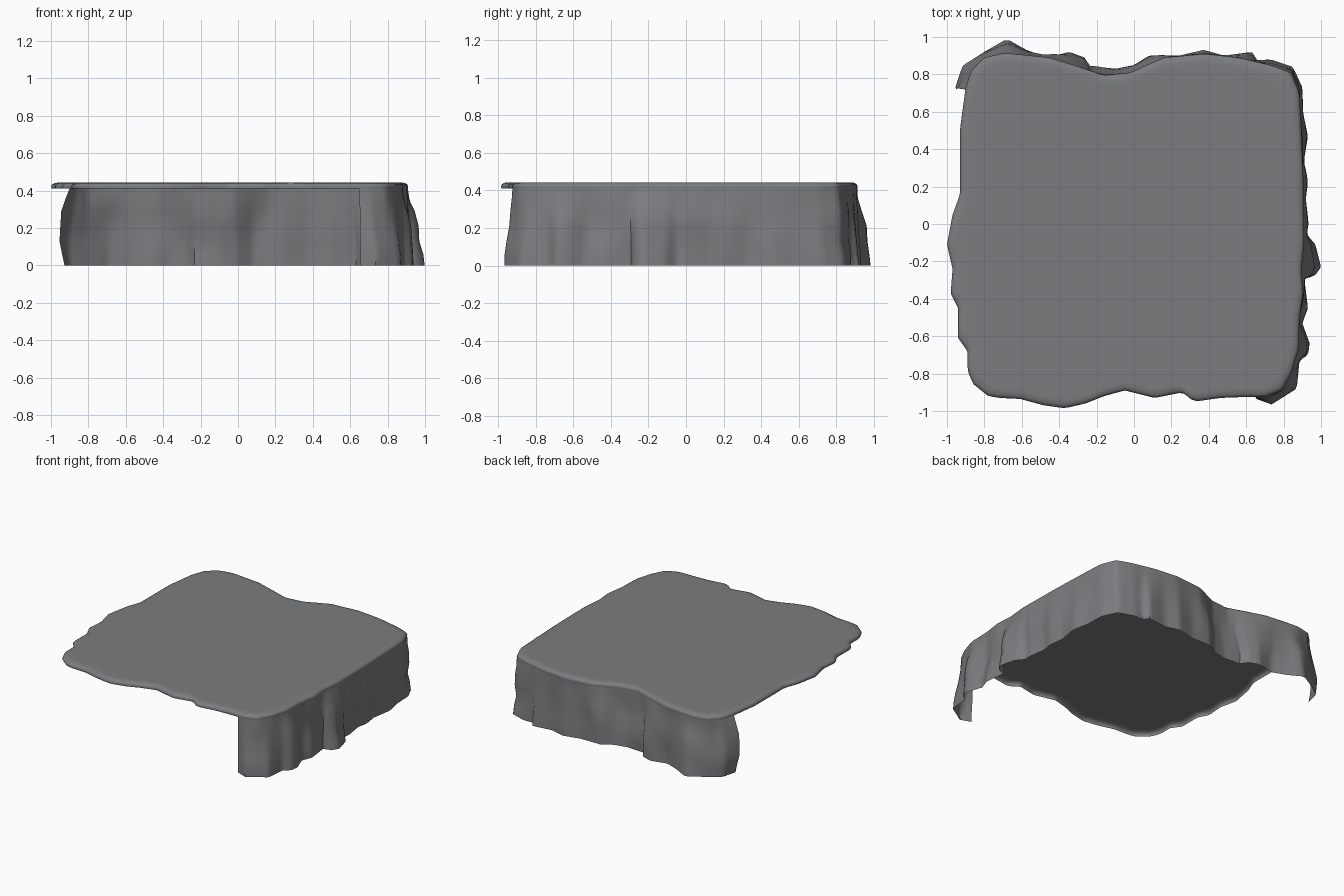
import bpy, math
from mathutils import Vector, noise

if "Cube" in bpy.data.objects:
    bpy.data.objects.remove(bpy.data.objects["Cube"])

# Rim outline of the plateau: free front/left lip, then crest above the cliff
LIP = [(-.90, .73), (-.93, .51), (-.93, .16), (-.97, .05), (-1, -.11), (-.97, -.24),
       (-.98, -.37), (-.94, -.45), (-.94, -.61), (-.89, -.68), (-.89, -.785),
       (-.86, -.855), (-.78, -.92), (-.72, -.93), (-.61, -.935), (-.48, -.97),
       (-.37, -.985), (-.26, -.96), (-.16, -.92), (-.05, -.89), (.03, -.91),
       (.11, -.93), (.26, -.90), (.32, -.95), (.46, -.93), (.59, -.925)]
CREST = [(.70, -.925), (.79, -.89), (.84, -.80), (.88, -.67), (.885, -.5), (.905, -.37),
         (.895, -.25), (.91, -.1), (.905, .25), (.895, .5), (.885, .7), (.84, .81),
         (.73, .85), (.56, .89), (.38, .91), (.16, .89), (-.02, .81), (-.16, .795),
         (-.29, .84), (-.45, .89), (-.69, .915), (-.80, .89), (-.87, .82)]
# Outline of the cliff foot, from the front right corner round to the back left
FOOT = [(.655, -.935), (.735, -.965), (.87, -.88), (.885, -.73), (.93, -.70), (.94, -.64),
        (.90, -.53), (.93, -.45), (.91, -.29), (.965, -.28), (1, -.23), (.97, -.11),
        (.92, -.05), (.925, 0), (.905, .13), (.92, .21), (.905, .32), (.93, .47),
        (.905, .59), (.90, .73), (.85, .84), (.73, .88), (.66, .875), (.63, .92),
        (.48, .90), (.37, .93), (.24, .90), (.08, .90), (0, .85), (-.10, .83),
        (-.24, .84), (-.265, .89), (-.345, .92), (-.47, .89), (-.585, .935), (-.68, .99),
        (-.80, .92), (-.90, .85), (-.93, .73)]


def sampler(points):
    """Return a function giving the outline point at a polar angle."""
    base = sorted((math.atan2(y, x), x, y) for x, y in points)
    a, b = base[0], base[-1]
    keys = [(b[0] - math.tau, b[1], b[2])] + base + [(a[0] + math.tau, a[1], a[2])]

    def at(angle):
        for p, q in zip(keys, keys[1:]):
            if p[0] <= angle <= q[0]:
                t = (angle - p[0]) / max(q[0] - p[0], 1e-6)
                return Vector((p[1] + (q[1] - p[1]) * t, p[2] + (q[2] - p[2]) * t, 0))
        return Vector((a[1], a[2], 0))
    return at


def build(name, rows, closed, mat):
    """Skin stacked rows of points; a closed skin also gets a top cap."""
    n = len(rows[0])
    verts = [p for row in rows for p in row]
    faces = []
    for r in range(len(rows) - 1):
        for i in range(n if closed else n - 1):
            j = (i + 1) % n
            faces.append((r * n + i, (r + 1) * n + i, (r + 1) * n + j, r * n + j))
    if closed:
        faces.append(tuple(range(n)))
    me = bpy.data.meshes.new(name)
    me.from_pydata(verts, [], faces)
    me.materials.append(mat)
    ob = bpy.data.objects.new(name, me)
    bpy.context.collection.objects.link(ob)
    bpy.ops.object.select_all(action='DESELECT')
    ob.select_set(True)
    bpy.context.view_layer.objects.active = ob
    bpy.ops.object.shade_smooth_by_angle(angle=math.radians(50))
    return ob


def lift(p, scale, z):
    return Vector((p.x * scale, p.y * scale, z))


stone = bpy.data.materials.new("grey_stone")
stone.diffuse_color = (.2, .204, .214, 1)
stone.use_nodes = True
stone.node_tree.nodes["Principled BSDF"].inputs["Base Color"].default_value = stone.diffuse_color
rim, foot = sampler(LIP + CREST), sampler(FOOT)

# Plateau: flat top with a thin rounded lip
N = 240
ring = [rim(-math.pi + math.tau * i / N) for i in range(N)]
build("plateau_top", [[lift(p, s, z) for p in ring] for s, z in
                      ((.92, .443), (.955, .443), (.982, .440), (.996, .431), (1, .421), (.998, .41))],
      True, stone)

# Cliff wall: rough rock skin along the right and back sides
M = 170
start, end = math.radians(-55), math.radians(141.5)
angles = [start + (end - start) * i / (M - 1) for i in range(M)]
rows = []
for z, mix, rough in ((.412, 0, 0), (.36, .12, .3), (.29, .35, .8), (.21, .6, 1),
                      (.13, .82, .8), (.06, .97, .3), (0, 1, 0)):
    row = []
    for a in angles:
        top, low = rim(a) * .998, foot(a)
        p = top.lerp(low, mix)
        bump = noise.noise(Vector((p.x * 5, p.y * 5, z * 5 + 3))) * .03 * rough
        # the left end of the wall swells halfway up
        swell = .045 * rough * max(0, 1 - (end - a) / .12)
        p += p.normalized() * bump + Vector((-swell, 0, 0))
        row.append(Vector((p.x, p.y, z)))
    rows.append(row)
build("cliff_wall", rows, False, stone)
